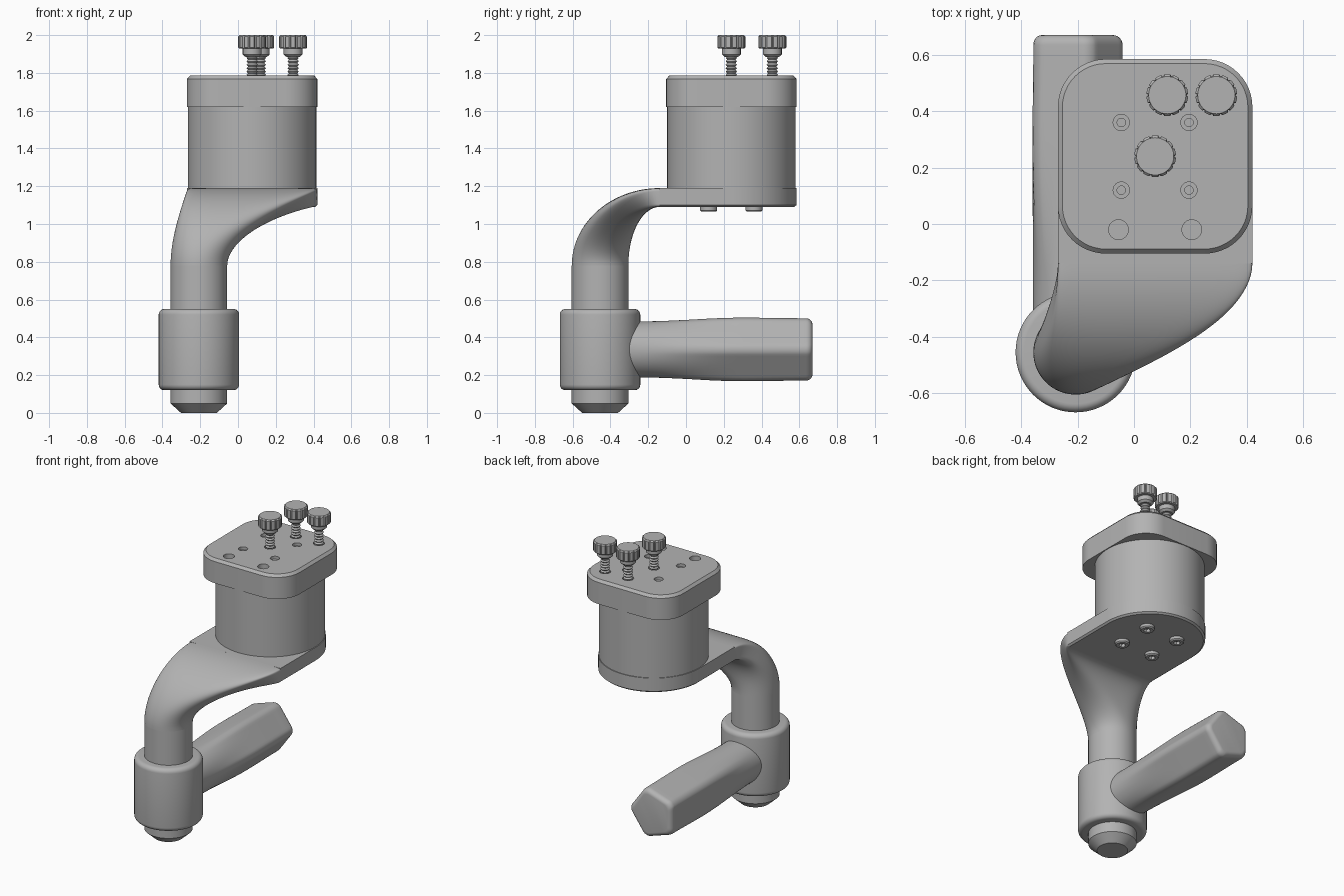
import bpy, bmesh
from math import sin, cos, pi, radians

if "Cube" in bpy.data.objects:
    bpy.data.objects.remove(bpy.data.objects["Cube"])

grey = bpy.data.materials.new("machined_grey")
grey.use_nodes = True
COLOUR = (0.45, 0.45, 0.45, 1)
grey.diffuse_color = COLOUR
grey.node_tree.nodes["Principled BSDF"].inputs["Base Color"].default_value = COLOUR


def loft(name, rings, angle=30):
    """Skin equal-sized closed rings of points and cap both ends."""
    bm = bmesh.new()
    loops = [[bm.verts.new(p) for p in ring] for ring in rings]
    n = len(loops[0])
    for a, b in zip(loops, loops[1:]):
        for i in range(n):
            j = (i + 1) % n
            bm.faces.new((a[i], a[j], b[j], b[i]))
    bm.faces.new(loops[0][::-1])
    bm.faces.new(loops[-1])
    bmesh.ops.recalc_face_normals(bm, faces=bm.faces)
    mesh = bpy.data.meshes.new(name)
    bm.to_mesh(mesh)
    bm.free()
    mesh.materials.append(grey)
    ob = bpy.data.objects.new(name, mesh)
    bpy.context.collection.objects.link(ob)
    select(ob)
    bpy.ops.object.shade_smooth_by_angle(angle=radians(angle))
    return ob


def select(ob):
    bpy.ops.object.select_all(action="DESELECT")
    ob.select_set(True)
    bpy.context.view_layer.objects.active = ob


def lathe(name, x, y, profile, sides=64):
    """Turn a (radius, height) profile round a vertical axis."""
    turn = [2 * pi * i / sides for i in range(sides)]
    return loft(name, [[(x + r * cos(a), y + r * sin(a), z) for a in turn] for r, z in profile])


def rounded(radius, low, high, f):
    """Cylinder profile with filleted rims."""
    arc = [i * pi / 12 for i in range(7)]
    bottom = [(radius - f + f * sin(a), low + f - f * cos(a)) for a in arc]
    top = [(radius - f + f * cos(a), high - f + f * sin(a)) for a in arc]
    return bottom + top


def cut(ob, cutters):
    for c in cutters:
        c.hide_render = True
        mod = ob.modifiers.new("cut", "BOOLEAN")
        mod.operation, mod.object, mod.solver = "DIFFERENCE", c, "EXACT"
        select(ob)
        bpy.ops.object.modifier_apply(modifier=mod.name)
        bpy.data.objects.remove(c)
    bpy.ops.object.shade_smooth_by_angle(angle=radians(30))


def smooth(t):
    t = max(0, min(1, t))
    return t * t * (3 - 2 * t)


PX, PY = -0.207, -0.455      # post axis
HX, HY = 0.075, 0.24         # head axis
BEND = 0.78                  # height where the arm starts to bend

# Post and clamp sleeve
lathe("post", PX, PY, [(0.095, 0), (0.15, 0.05), (0.15, BEND)])
lathe("clamp_sleeve", PX, PY, rounded(0.213, 0.12, 0.55, 0.03))

# Arm: a round section that bends and flattens into a wide plate
SEG = 64
arm = []
for k in range(33):
    t = k / 32
    th, s = t * pi / 2, smooth(t)
    left = PX - 0.15 + s * 0.087
    right = PX + 0.15 + s * 0.477
    power = 1 - 0.86 * smooth(t)
    ring = []
    for i in range(SEG):
        a = 2 * pi * (i + 0.5) / SEG
        u = abs(cos(a)) ** power * (1 if cos(a) > 0 else -1)
        w = abs(sin(a)) ** power * (1 if sin(a) > 0 else -1)
        ring.append(((left + right) / 2 + u * (right - left) / 2,
                     -0.14 - (0.315 + 0.15 * w) * cos(th),
                     BEND + (0.36 + 0.05 * w) * sin(th)))
    arm.append(ring)
loft("curved_arm", arm, 50)

# Mounting plate: straight front, half-round back
def plate_ring(r, z):
    pts = [(HX + r * cos(i * pi / 48), HY + r * sin(i * pi / 48), z) for i in range(49)]
    return pts + [(HX - r, -0.14, z), (HX + r, -0.14, z)]

loft("mounting_plate", [plate_ring(r, z) for r, z in
                        [(0.333, 1.09), (0.345, 1.1), (0.345, 1.19)]])

# Head barrel
lathe("head_barrel", HX, HY, [(0.34, 1.18), (0.34, 1.63)], 96)

# Square cap with rounded corners and a chamfered rim
def cap_ring(inset, z, half=0.345, corner=0.17):
    c, r, ring = half - corner, corner - inset, []
    for q, (sx, sy) in enumerate([(1, 1), (-1, 1), (-1, -1), (1, -1)]):
        for i in range(13):
            a = (q + i / 12) * pi / 2
            ring.append((HX + sx * c + r * cos(a), HY + sy * c + r * sin(a), z))
    return ring

cap = loft("head_cap", [cap_ring(0, 1.62), cap_ring(0, 1.768), cap_ring(0.016, 1.785)])

# Holes in the cap
TOP = 1.785
bolts = [(HX + i * 0.12, HY + j * 0.12) for i in (-1, 1) for j in (-1, 1)]
screws = [(HX, HY), (0.118, 0.457), (0.292, 0.457)]
cutters = [lathe("hole_cutter", x, y, [(0.015, 1.7), (0.015, 1.765), (0.029, 1.765), (0.029, 1.8)], 24)
           for x, y in bolts]
cutters += [lathe("hole_cutter", x, y, [(0.035, 1.68), (0.035, 1.8)], 32)
            for x, y in screws + [(-0.055, -0.02), (0.205, -0.02)]]
cut(cap, cutters)

# Bolt heads with hexagonal sockets under the plate
for x, y in bolts:
    head = lathe("plate_bolt", x, y, [(0.038, 1.065), (0.045, 1.072), (0.045, 1.1)], 32)
    cut(head, [lathe("socket_cutter", x, y, [(0.022, 1.05), (0.022, 1.085)], 6)])

# Thumbscrews: threaded shank, collar and fluted knob
def knob_ring(x, y, r, z, groove, flutes=14):
    ring = []
    for i in range(flutes * 6):
        rr = r - (groove if i % 6 == 0 else 0)
        a = 2 * pi * i / (flutes * 6)
        ring.append((x + rr * cos(a), y + rr * sin(a), z))
    return ring

for x, y in screws:
    thread = [(0.03 if i % 2 else 0.022, 1.69 + i * 0.009) for i in range(23)]
    lathe("screw_thread", x, y, thread, 24)
    lathe("screw_collar", x, y, [(0.036, 1.885), (0.05, 1.898), (0.05, 1.935)], 40)
    loft("screw_knob", [knob_ring(x, y, r, z, g) for r, z, g in
                        [(0.068, 1.928, 0), (0.074, 1.934, 0.007),
                         (0.074, 1.992, 0.007), (0.066, 2.0, 0)]])

# Handle: round at the sleeve, easing into a soft-cornered pentagon
def handle_ring(y, scale):
    blend = smooth((y + 0.3) / 0.6)
    ring = []
    for i in range(80):
        a = 2 * pi * i / 80
        off = (a + pi / 5) % (2 * pi / 5) - pi / 5
        # flats lie midway between the corners
        flat = 0.15 / cos(pi / 5 - abs(off))
        r = 0.148 + blend * (min(flat, 0.173) - 0.148)
        ring.append((-0.21 + scale * r * cos(a), y, 0.336 + scale * r * sin(a)))
    return ring

END, F = 0.67, 0.035
rings = [handle_ring(PY + 0.1 + i * (END - F - PY - 0.1) / 24, 1 - 0.02 * smooth((i - 16) / 8))
         for i in range(25)]
for i in range(1, 7):
    a = i * pi / 12
    rings.append(handle_ring(END - F + F * sin(a), 0.98 - 0.2 * (1 - cos(a))))
loft("handle", rings, 35)
